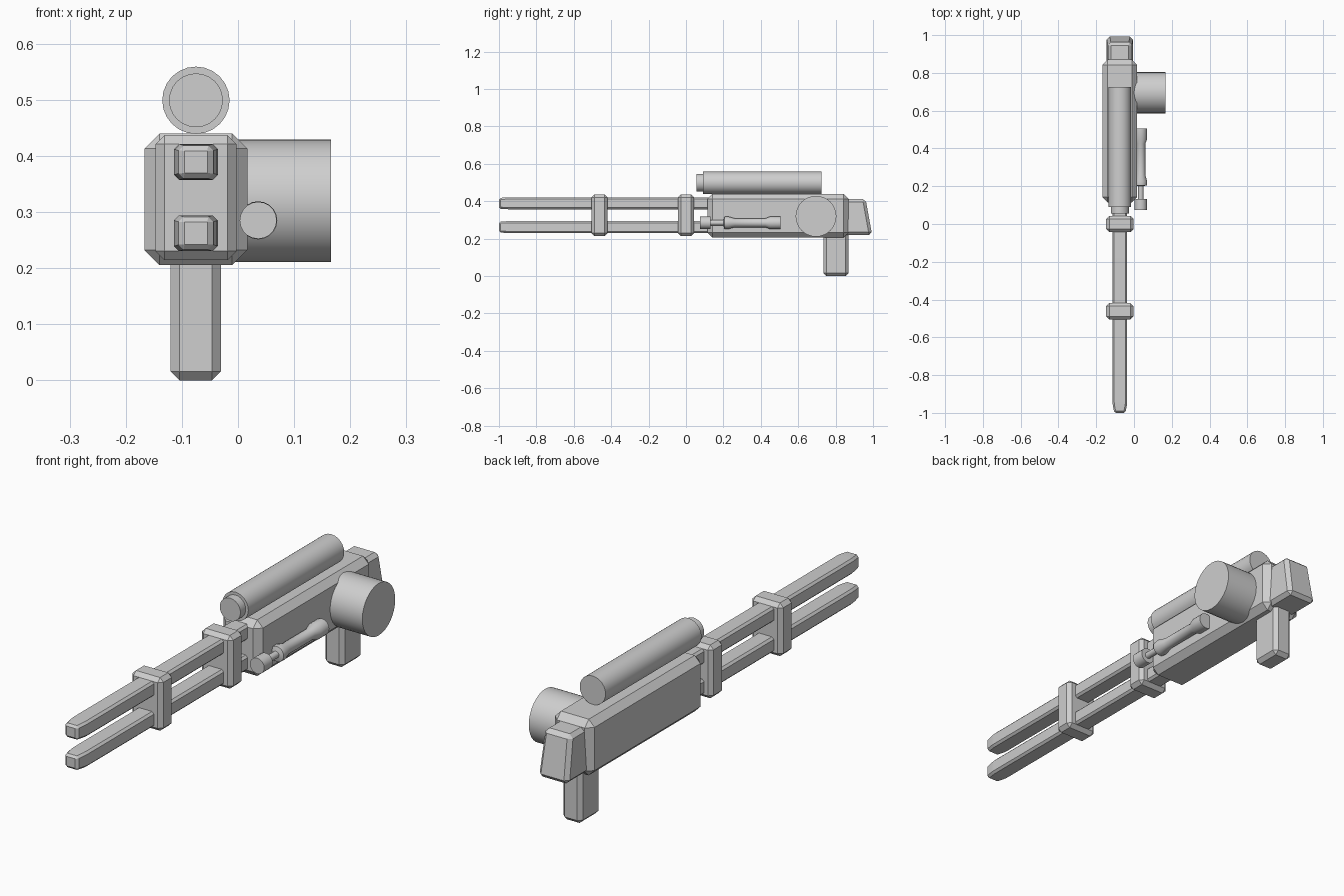
import bpy, bmesh, math
from mathutils import Matrix, Vector

default = bpy.data.objects.get("Cube")
if default:
    bpy.data.objects.remove(default, do_unlink=True)

grey = bpy.data.materials.new("light_grey_metal")
grey.use_nodes = True
colour = (0.62, 0.62, 0.62, 1)
grey.diffuse_color = colour
grey.node_tree.nodes["Principled BSDF"].inputs["Base Color"].default_value = colour

AXIS = -0.075  # shared centre line of the gun


def finish(name, bm):
    bmesh.ops.recalc_face_normals(bm, faces=bm.faces)
    mesh = bpy.data.meshes.new(name)
    bm.to_mesh(mesh)
    bm.free()
    for face in mesh.polygons:
        face.use_smooth = True
    mesh.set_sharp_from_angle(angle=math.radians(30))
    mesh.materials.append(grey)
    obj = bpy.data.objects.new(name, mesh)
    bpy.context.collection.objects.link(obj)
    return obj


def box(name, width, y, z, bevel, x=AXIS, shape=None):
    """Chamfered block; shape may adjust the plain block first."""
    bm = bmesh.new()
    bmesh.ops.create_cube(bm, size=1)
    size = Vector((width, y[1] - y[0], z[1] - z[0]))
    centre = Vector((x, sum(y) / 2, sum(z) / 2))
    bmesh.ops.transform(bm, verts=bm.verts,
                        matrix=Matrix.Translation(centre) @ Matrix.Diagonal(size.to_4d()))
    if shape:
        shape(bm)
    bmesh.ops.bevel(bm, geom=bm.edges[:], offset=bevel, segments=1,
                    affect='EDGES', clamp_overlap=True)
    return finish(name, bm)


def lathe(name, profile, place, sides=24):
    """Capped turned part, profile = (distance, radius) along local z."""
    bm = bmesh.new()
    rings = []
    for d, r in profile:
        rings.append([bm.verts.new((r * math.cos(a), r * math.sin(a), d))
                      for a in (math.tau * i / sides for i in range(sides))])
    for low, high in zip(rings, rings[1:]):
        for i in range(sides):
            j = (i + 1) % sides
            bm.faces.new((low[i], low[j], high[j], high[i]))
    bm.faces.new(rings[0])
    bm.faces.new(rings[-1])
    bm.transform(place)
    return finish(name, bm)


def tapered_tip(bm):
    front = min(bm.faces, key=lambda f: f.calc_center_median().y)
    new = bmesh.ops.extrude_discrete_faces(bm, faces=[front])["faces"][0]
    c = new.calc_center_median()
    for v in new.verts:
        v.co = Vector((c.x + (v.co.x - c.x) * 0.75, v.co.y - 0.05,
                       c.z + (v.co.z - c.z) * 0.9))


def sloped_back(bm):
    for v in bm.verts:
        top = v.co.z > 0.3
        if top and v.co.y > 0.9:
            v.co.y -= 0.035
        if top:
            v.co.x = AXIS + (v.co.x - AXIS) * 0.9


# Receiver body, with shoulder stock and grip
box("receiver_body", 0.183, (0.115, 0.87), (0.205, 0.44), 0.027)
box("rear_stock", 0.14, (0.8, 0.995), (0.22, 0.413), 0.016, shape=sloped_back)
box("grip", 0.09, (0.735, 0.87), (0.0, 0.26), 0.016)

# Twin rails and the two bands around them
for label, z in (("upper", 0.389), ("lower", 0.262)):
    box(label + "_barrel", 0.078, (-0.95, 0.15), (z - 0.032, z + 0.032),
        0.009, shape=tapered_tip)
for label, y in (("front", -0.462), ("rear", 0.0)):
    box(label + "_barrel_band", 0.144, (y - 0.043, y + 0.043), (0.214, 0.437), 0.016)

# Turned parts running front to back
along_y = Matrix.Rotation(-math.pi / 2, 4, 'X')
lathe("scope", [(0.055, 0.048), (0.09, 0.048), (0.09, 0.06), (0.725, 0.06)],
      Matrix.Translation((AXIS, 0, 0.499)) @ along_y)
lathe("side_handle",
      [(0.075, 0.033), (0.132, 0.033), (0.132, 0.014), (0.2, 0.014),
       (0.205, 0.032), (0.225, 0.034), (0.26, 0.024), (0.425, 0.024),
       (0.45, 0.034), (0.505, 0.034)],
      Matrix.Translation((0.036, 0, 0.285)) @ along_y, sides=20)

# Drum magazine on the left side
lathe("drum_magazine", [(-0.03, 0.109), (0.166, 0.109)],
      Matrix.Translation((0, 0.695, 0.32)) @ Matrix.Rotation(math.pi / 2, 4, 'Y'), sides=32)
